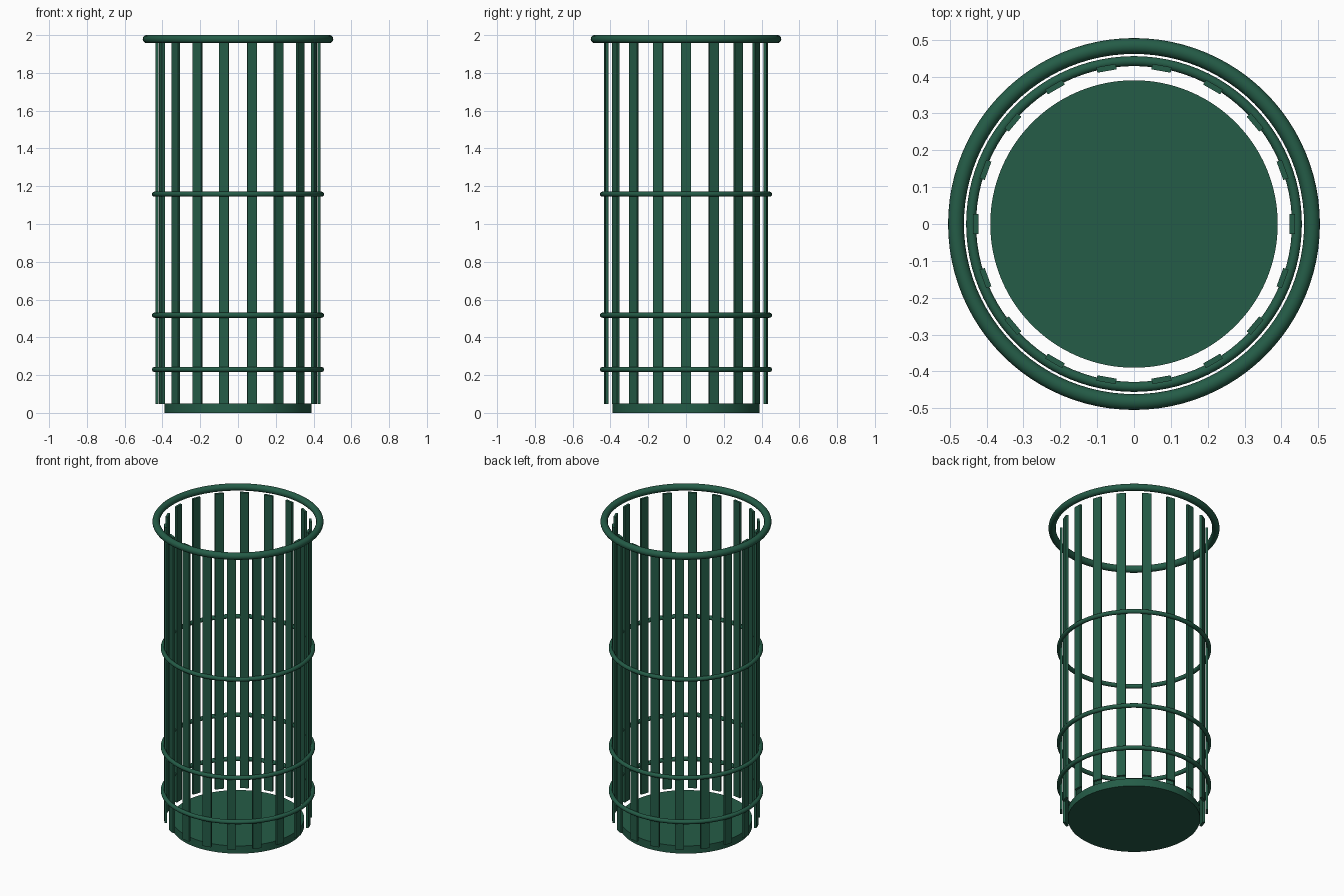
import bpy, math

if "Cube" in bpy.data.objects:
    bpy.data.objects.remove(bpy.data.objects["Cube"])

green = bpy.data.materials.new("dark_green")
green.diffuse_color = (0.0178, 0.107, 0.063, 1)
green.use_nodes = True
green.node_tree.nodes["Principled BSDF"].inputs["Base Color"].default_value = green.diffuse_color


def finish(name, smooth=True):
    ob = bpy.context.object
    ob.name = name
    ob.data.materials.append(green)
    if smooth:
        bpy.ops.object.shade_smooth_by_angle(angle=math.radians(40))
    return ob


def ring(name, z, major, minor):
    bpy.ops.mesh.primitive_torus_add(location=(0, 0, z), major_radius=major, minor_radius=minor,
                                     major_segments=96, minor_segments=16)
    return finish(name)


# Solid base disc
bpy.ops.mesh.primitive_cylinder_add(vertices=96, radius=0.39, depth=0.05, location=(0, 0, 0.025))
finish("base")

# Thick top rim and three thin hoops
ring("top_rim", 1.979, 0.483, 0.0215)
for i, z in enumerate((0.23, 0.517, 1.158)):
    ring(f"hoop_{i + 1}", z, 0.442, 0.0135)

# Eighteen flat upright slats, evenly spaced
SLATS, RADIUS, BOTTOM, TOP = 18, 0.429, 0.048, 1.97
for i in range(SLATS):
    a = 2 * math.pi * i / SLATS
    bpy.ops.mesh.primitive_cube_add(
        size=1, rotation=(0, 0, a),
        location=(RADIUS * math.cos(a), RADIUS * math.sin(a), (BOTTOM + TOP) / 2))
    bpy.context.object.scale = (0.015, 0.053, TOP - BOTTOM)
    finish(f"slat_{i + 1}", smooth=False)
